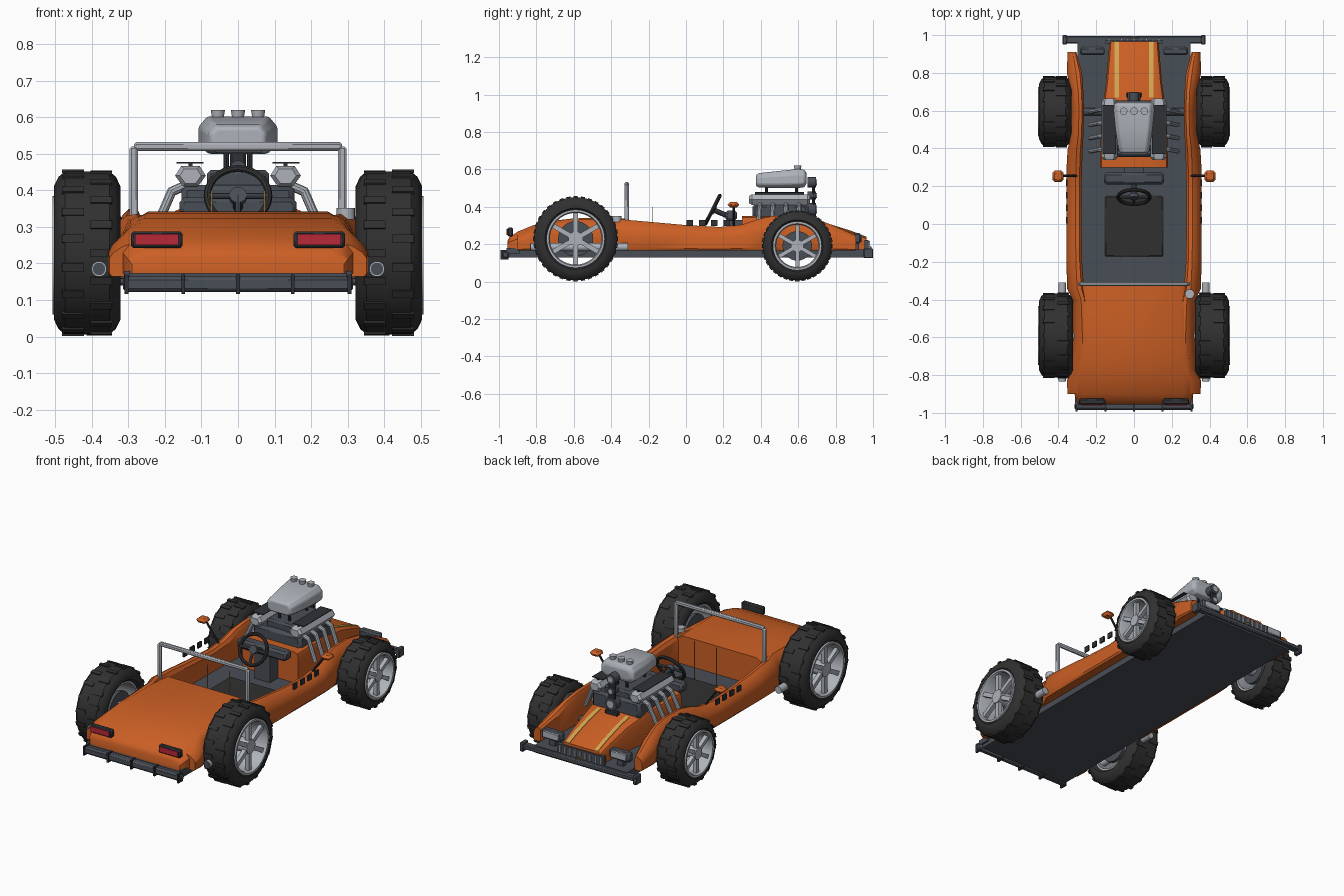
import bpy, bmesh, math
from mathutils import Vector, Matrix

if "Cube" in bpy.data.objects:
    bpy.data.objects.remove(bpy.data.objects["Cube"])


def material(name, rgb):
    m = bpy.data.materials.new(name)
    m.diffuse_color = (*rgb, 1)
    m.use_nodes = True
    m.node_tree.nodes["Principled BSDF"].inputs["Base Color"].default_value = m.diffuse_color
    return m


ORANGE = material("orange paint", (0.60, 0.115, 0.018))
RUBBER = material("black rubber", (0.030, 0.030, 0.030))
SILVER = material("silver metal", (0.42, 0.45, 0.49))
SLATE = material("slate plastic", (0.066, 0.075, 0.092))
DARK = material("dark trim", (0.028, 0.031, 0.037))
RED = material("red lamp", (0.48, 0.022, 0.04))
GOLD = material("gold paint", (0.65, 0.38, 0.08))


def finish(name, bm, mat, bevel=0, segs=2):
    bmesh.ops.recalc_face_normals(bm, faces=bm.faces)
    me = bpy.data.meshes.new(name)
    bm.to_mesh(me)
    bm.free()
    me.materials.append(mat)
    ob = bpy.data.objects.new(name, me)
    bpy.context.collection.objects.link(ob)
    if bevel:
        mod = ob.modifiers.new("bevel", 'BEVEL')
        mod.width, mod.segments = bevel, segs
        mod.limit_method = 'ANGLE'
    return ob


def box(name, lo, hi, mat, bevel=0, segs=1):
    bm = bmesh.new()
    lo, hi = Vector(lo), Vector(hi)
    bmesh.ops.create_cube(bm, size=1)
    for v in bm.verts:
        v.co = (lo + hi) / 2 + Vector([c * d for c, d in zip(v.co, hi - lo)])
    return finish(name, bm, mat, bevel, segs)


def mbox(name, s, lo, hi, mat, bevel=0):
    """Box given for the +x side, flipped when s is -1."""
    xs = sorted((s * lo[0], s * hi[0]))
    return box(name, (xs[0], *lo[1:]), (xs[1], *hi[1:]), mat, bevel)


def rod(name, p, q, r, mat, sides=14, r2=None):
    p, q = Vector(p), Vector(q)
    d = q - p
    bm = bmesh.new()
    bmesh.ops.create_cone(bm, cap_ends=True, segments=sides, radius1=r,
                          radius2=r if r2 is None else r2, depth=d.length)
    bm.transform(Matrix.Translation((p + q) / 2) @ d.to_track_quat('Z', 'Y').to_matrix().to_4x4())
    return finish(name, bm, mat)


def loft(name, rings, mat, bevel=0):
    bm = bmesh.new()
    vs = [[bm.verts.new(p) for p in ring] for ring in rings]
    n = len(vs[0])
    for a, b in zip(vs, vs[1:]):
        for i in range(n):
            bm.faces.new((a[i], a[(i + 1) % n], b[(i + 1) % n], b[i]))
    bm.faces.new(vs[0])
    bm.faces.new(vs[-1])
    return finish(name, bm, mat, bevel)


def lathe_x(name, profile, centre, s, mat, n=40):
    """Spin a closed (x, radius) profile about the x axis."""
    bm = bmesh.new()
    rings = []
    for k in range(n):
        a = math.tau * k / n
        rings.append([bm.verts.new((s * x, centre[0] + r * math.cos(a), centre[1] + r * math.sin(a)))
                      for x, r in profile])
    m = len(profile)
    for k in range(n):
        a, b = rings[k], rings[(k + 1) % n]
        for i in range(m):
            bm.faces.new((a[i], a[(i + 1) % m], b[(i + 1) % m], b[i]))
    return finish(name, bm, mat)


def ring(name, centre, rot, major, minor, mat):
    bpy.ops.mesh.primitive_torus_add(location=centre, rotation=rot, major_radius=major, minor_radius=minor,
                                     major_segments=28, minor_segments=8)
    ob = bpy.context.object
    ob.name = name
    ob.data.materials.append(mat)


# floor pan, bumpers
box("floor_pan", (-0.30, -0.95, 0.13), (0.30, 0.975, 0.172), SLATE)
box("nose_splitter", (-0.375, 0.955, 0.14), (0.375, 0.995, 0.168), SLATE, 0.006)
box("rear_bumper", (-0.315, -0.985, 0.122), (0.315, -0.945, 0.165), SLATE, 0.01)
for x in (-0.305, -0.15, 0, 0.15, 0.305):
    box("rear_fin", (x - 0.005, -0.993, 0.117), (x + 0.005, -0.95, 0.17), DARK)
for s in (-1, 1):
    mbox("splitter_end", s, (0.355, 0.95, 0.125), (0.378, 1.0, 0.178), SLATE, 0.004)
    mbox("bumper_bracket", s, (0.295, -0.96, 0.15), (0.312, -0.89, 0.18), SLATE)

# side rails with front fenders: y, inner x, outer x, top z
RAIL = [(-0.90, 0.24, 0.352, 0.255), (-0.83, 0.24, 0.355, 0.285), (-0.77, 0.24, 0.325, 0.31),
        (-0.60, 0.24, 0.322, 0.33), (-0.40, 0.25, 0.325, 0.335), (-0.34, 0.265, 0.355, 0.332),
        (-0.20, 0.275, 0.357, 0.32), (0.0, 0.278, 0.357, 0.302), (0.18, 0.278, 0.357, 0.292),
        (0.30, 0.275, 0.357, 0.305), (0.39, 0.272, 0.352, 0.335), (0.47, 0.268, 0.335, 0.352),
        (0.60, 0.265, 0.33, 0.352), (0.70, 0.268, 0.335, 0.335), (0.80, 0.275, 0.355, 0.295),
        (0.91, 0.305, 0.352, 0.245)]
for s in (-1, 1):
    rings = []
    for y, a, b, z in RAIL:
        w, h = b - a, z - 0.165
        sec = [(a, 0), (b - 0.008, 0), (b, 0.08), (b, 0.55), (b - w * 0.1, 0.72), (b - w * 0.35, 0.92),
               (b - w * 0.6, 1), (a + w * 0.15, 0.98), (a, 0.86)]
        rings.append([(s * x, y, 0.165 + h * k) for x, k in sec])
    loft("side_rail", rings, ORANGE)

# rear deck: y, half width, top z
rings = []
for y, w, z in [(-0.955, 0.29, 0.215), (-0.945, 0.30, 0.237), (-0.90, 0.315, 0.267), (-0.82, 0.32, 0.30),
                (-0.72, 0.315, 0.324), (-0.60, 0.305, 0.338), (-0.45, 0.30, 0.342), (-0.31, 0.29, 0.337)]:
    low = 0.172
    half = [(w, low), (w, low + (z - low) * 0.6), (w * 0.93, low + (z - low) * 0.88), (w * 0.82, z)]
    rings.append([(x, y, h) for x, h in half] + [(-x, y, h) for x, h in reversed(half)])
loft("rear_deck", rings, ORANGE)

# nose hood
HOOD = [(0.30, 0.18, 0.352), (0.45, 0.178, 0.35), (0.60, 0.168, 0.342), (0.75, 0.148, 0.31),
        (0.88, 0.137, 0.27), (0.965, 0.13, 0.237)]
rings = []
for y, w, z in HOOD:
    half = [(w, 0.168), (w, z - 0.028), (w - 0.008, z - 0.008), (w - 0.028, z)]
    rings.append([(x, y, h) for x, h in half] + [(-x, y, h) for x, h in reversed(half)])
loft("nose_hood", rings, ORANGE)
# hood stripes, vent and grille
for s in (-1, 1):
    loft("hood_stripe", [[(s * x, y, z + d) for x, d in ((0.08, -0.003), (0.104, -0.003), (0.104, 0.003), (0.08, 0.003))]
                         for y, w, z in [(0.67, 0, 0.327)] + HOOD[3:]], GOLD)
box("hood_latch", (-0.04, 0.67, 0.32), (0.04, 0.695, 0.345), DARK, 0.004)
box("grille", (-0.15, 0.955, 0.172), (0.15, 0.975, 0.222), SLATE)
for i in range(9):
    x = -0.132 + 0.033 * i
    box("grille_slat", (x - 0.005, 0.97, 0.176), (x + 0.005, 0.983, 0.218), SILVER)
ring("tow_ring", (0, 0.988, 0.165), (math.pi / 2, 0, 0), 0.022, 0.003, GOLD)

for s in (-1, 1):
    # lamps
    mbox("headlight_housing", s, (0.155, 0.895, 0.205), (0.285, 0.935, 0.26), SLATE, 0.008)
    mbox("headlight_lens", s, (0.17, 0.93, 0.213), (0.27, 0.94, 0.252), SILVER, 0.003)
    mbox("headlight_mount", s, (0.20, 0.90, 0.165), (0.24, 0.925, 0.21), SLATE)
    mbox("tail_light_housing", s, (0.152, -0.955, 0.242), (0.292, -0.925, 0.288), DARK, 0.006)
    mbox("tail_light", s, (0.163, -0.96, 0.25), (0.281, -0.951, 0.281), RED)
    # side exhaust
    rod("side_exhaust", (s * 0.38, -0.83, 0.185), (s * 0.38, -0.31, 0.185), 0.021, SILVER, 18)
    rod("exhaust_bore", (s * 0.38, -0.833, 0.185), (s * 0.38, -0.828, 0.185), 0.017, SLATE, 18)
    # side plates
    for i in range(4):
        y = 0.02 + 0.066 * i
        mbox("side_plate", s, (0.352, y - 0.017, 0.298), (0.361, y + 0.017, 0.33), DARK)
    # mirrors
    mbox("mirror", s, (0.372, 0.223, 0.397), (0.432, 0.283, 0.425), ORANGE, 0.012)
    rod("mirror_arm", (s * 0.30, 0.255, 0.29), (s * 0.385, 0.255, 0.405), 0.006, DARK, 8)
    # roll bar post
    mbox("roll_bar_post", s, (0.273, -0.328, 0.17), (0.297, -0.306, 0.52), SILVER, 0.006)
    # seat piping
    mbox("seat_piping", s, (0.07, -0.182, 0.18), (0.074, -0.178, 0.40), GOLD)
box("roll_bar_top", (-0.285, -0.328, 0.508), (0.285, -0.306, 0.532), SILVER, 0.006)
rod("fuel_cap", (0.295, -0.37, 0.32), (0.295, -0.37, 0.352), 0.025, SILVER, 16)

# cockpit
box("seat_mat", (-0.157, -0.175, 0.17), (0.157, 0.15, 0.186), RUBBER, 0.008)
box("dashboard", (-0.16, 0.21, 0.325), (0.16, 0.272, 0.38), SLATE, 0.012)
box("dashboard_post", (-0.05, 0.225, 0.17), (0.05, 0.30, 0.33), SLATE)
tilt = math.radians(63)
ring("steering_wheel", (0, 0.143, 0.385), (tilt, 0, 0), 0.084, 0.010, RUBBER)
rod("steering_column", (0, 0.143, 0.385), (0, 0.25, 0.34), 0.014, DARK)
rod("steering_hub", (0, 0.136, 0.388), (0, 0.155, 0.379), 0.024, SLATE)
for a in (0, 180, 270):
    c, k = 0.08 * math.cos(math.radians(a)), 0.08 * math.sin(math.radians(a))
    rod("steering_spoke", (0, 0.143, 0.385),
        (c, 0.143 + k * math.cos(tilt), 0.385 + k * math.sin(tilt)), 0.008, SLATE, 8)

# engine
box("engine_block", (-0.155, 0.355, 0.30), (0.155, 0.655, 0.415), SLATE, 0.015)
box("intake_base", (-0.085, 0.38, 0.40), (0.085, 0.64, 0.455), SLATE, 0.01)
for s in (-1, 1):
    loft("valve_cover", [[(s * (0.13 + dx * k), y, 0.44 + dz * k) for dx, dz in
                         ((-0.042, 0), (-0.025, 0.027), (0.025, 0.027), (0.042, 0), (0.02, -0.03), (-0.02, -0.03))]
                         for y, k in ((0.338, 0.7), (0.352, 1), (0.65, 1), (0.664, 0.7))], SILVER)
    mbox("cover_plate", s, (0.095, 0.37, 0.474), (0.168, 0.63, 0.478), DARK)
    mbox("cover_plate_post", s, (0.125, 0.37, 0.46), (0.135, 0.63, 0.475), DARK)
    for y in (0.395, 0.465, 0.535, 0.605):
        rod("exhaust_header", (s * 0.14, y, 0.415), (s * 0.185, y, 0.395), 0.013, SILVER, 10)
        rod("exhaust_header", (s * 0.18, y, 0.40), (s * 0.232, y - 0.01, 0.28), 0.013, SILVER, 10)
    for y in (0.43, 0.59):
        rod("scoop_post", (s * 0.032, y, 0.44), (s * 0.032, y, 0.52), 0.008, DARK, 8)
# air scoop and stacks
loft("air_scoop", [[(sx * w * a, y, z0 + (z1 - z0) * t) for sx, a, t in
                    ((1, 0.75, 0), (1, 1, 0.22), (1, 1, 0.72), (1, 0.78, 1),
                     (-1, 0.78, 1), (-1, 1, 0.72), (-1, 1, 0.22), (-1, 0.75, 0))]
                   for y, w, z0, z1 in ((0.375, 0.072, 0.51, 0.57), (0.39, 0.082, 0.503, 0.58),
                                        (0.50, 0.098, 0.50, 0.592), (0.60, 0.108, 0.50, 0.602),
                                        (0.632, 0.106, 0.505, 0.598), (0.645, 0.09, 0.525, 0.58))],
     SILVER, 0.006)
for x in (-0.055, 0, 0.055):
    rod("intake_stack", (x, 0.597, 0.59), (x, 0.597, 0.62), 0.015, SILVER, 14, 0.02)
# drive belt and pulleys
box("drive_belt", (-0.022, 0.674, 0.37), (0.022, 0.69, 0.545), DARK, 0.006)
for z, r in ((0.385, 0.036), (0.46, 0.022), (0.53, 0.028)):
    rod("pulley", (0, 0.65, z), (0, 0.696, z), r, SLATE, 18)
    rod("pulley_cap", (0, 0.69, z), (0, 0.70, z), r * 0.6, SILVER, 18)

# wheels: centre y, centre z, tyre radius, rim radius, inner x, outer x
for cy, R, rim, x0, x1 in ((-0.59, 0.223, 0.152, 0.322, 0.503), (0.595, 0.185, 0.127, 0.332, 0.503)):
    cz = R + 0.006
    for s in (-1, 1):
        c = (cy, cz)
        lathe_x("tyre", [(x0 + 0.012, rim), (x0, rim + 0.012), (x0, R - 0.04), (x0 + 0.012, R - 0.015),
                         (x0 + 0.03, R), (x1 - 0.03, R), (x1 - 0.012, R - 0.015), (x1, R - 0.04),
                         (x1, rim + 0.012), (x1 - 0.012, rim)], c, s, RUBBER)
        lathe_x("rim_barrel", [(x0 + 0.015, rim + 0.004), (x0 + 0.015, rim - 0.012), (x1 - 0.006, rim - 0.014),
                               (x1 + 0.004, rim - 0.008), (x1 + 0.004, rim + 0.004)], c, s, SILVER)
        rod("brake_disc", (s * (x0 + 0.03), *c), (s * (x0 + 0.05), *c), rim * 0.62, SLATE, 28)
        rod("wheel_hub", (s * (x0 - 0.02), *c), (s * (x1 - 0.005), *c), rim * 0.26, SILVER, 20)
        bm = bmesh.new()
        for k in range(6):
            m = Matrix.Translation((s * (x1 - 0.022), *c)) @ Matrix.Rotation(k * math.pi / 3, 4, 'X') \
                @ Matrix.Translation((0, 0, rim * 0.56)) @ Matrix.Diagonal((0.024, rim * 0.17, rim * 0.8, 1))
            bmesh.ops.create_cube(bm, size=1, matrix=m)
        finish("wheel_spokes", bm, SILVER)
        # tread lugs on both shoulders
        bm = bmesh.new()
        for k in range(36):
            xc = x0 + 0.052 if k % 2 else x1 - 0.052
            m = Matrix.Translation((s * xc, *c)) @ Matrix.Rotation(k * math.pi / 18, 4, 'X') \
                @ Matrix.Translation((0, 0, R)) @ Matrix.Diagonal((0.06, 0.022, 0.009, 1))
            bmesh.ops.create_cube(bm, size=1, matrix=m)
        finish("tread_lugs", bm, RUBBER)
    # axle
    rod("axle", (-x0 - 0.03, cy, cz), (x0 + 0.03, cy, cz), 0.02, SLATE)

# smooth rounded parts, keep hard edges
bpy.ops.object.select_all(action='SELECT')
bpy.context.view_layer.objects.active = bpy.context.selected_objects[0]
bpy.ops.object.shade_smooth_by_angle(angle=math.radians(32))
